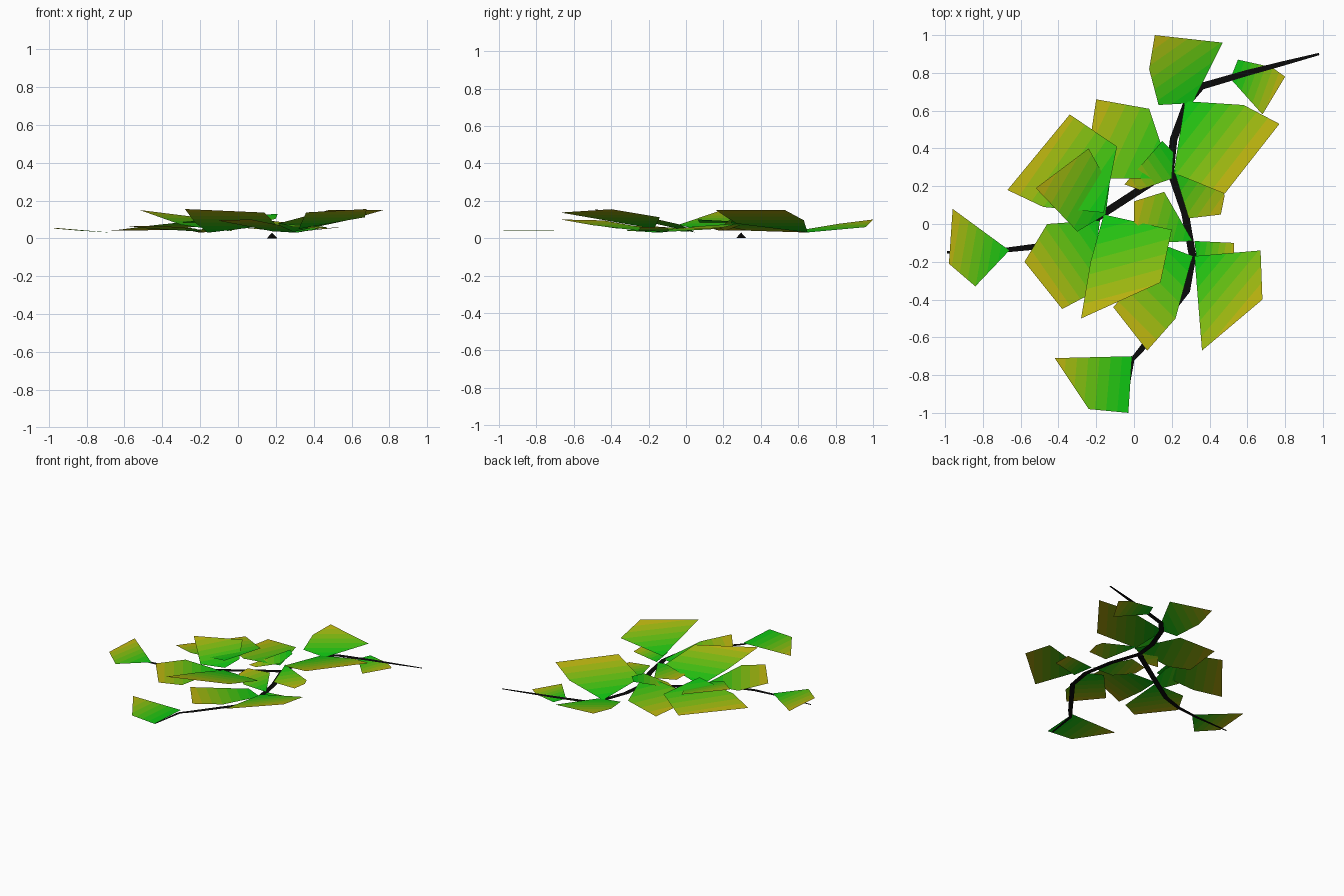
import bpy, bmesh
from math import cos, sin, radians
from mathutils import Vector

if "Cube" in bpy.data.objects:
    bpy.data.objects.remove(bpy.data.objects["Cube"])

BANDS = 7


def material(name, rgb):
    m = bpy.data.materials.new(name)
    m.diffuse_color = (*rgb, 1)
    m.use_nodes = True
    m.node_tree.nodes["Principled BSDF"].inputs["Base Color"].default_value = m.diffuse_color
    return m


# Leaf colours run from green at the stalk to yellow at the rim
green, yellow = Vector((0.005, 0.56, 0.006)), Vector((0.50, 0.46, 0.005))
leaf_mats = [material(f"leaf_tone_{i}", green.lerp(yellow, (i / (BANDS - 1)) ** 2)) for i in range(BANDS)]
bark = material("bark", (0.003, 0.003, 0.003))


def finish(name, bm, mats):
    me = bpy.data.meshes.new(name)
    bm.to_mesh(me)
    bm.free()
    for m in mats:
        me.materials.append(m)
    ob = bpy.data.objects.new(name, me)
    bpy.context.collection.objects.link(ob)
    return ob


def leaf(name, angle, z_base, z_tip, *outline):
    """Flat tilted leaf; angle is the direction from stalk to rim in plan."""
    d = Vector((cos(radians(angle)), sin(radians(angle)), 0))
    proj = [Vector((x, y, 0)).dot(d) for x, y in outline]
    lo, span = min(proj), max(proj) - min(proj)
    bm = bmesh.new()
    bm.faces.new([bm.verts.new((x, y, z_base + (z_tip - z_base) * (p - lo) / span))
                  for (x, y), p in zip(outline, proj)])
    for i in range(1, BANDS):
        bmesh.ops.bisect_plane(bm, geom=bm.verts[:] + bm.edges[:] + bm.faces[:],
                               plane_co=d * (lo + span * i / BANDS), plane_no=d)
    for f in bm.faces:
        t = (f.calc_center_median().dot(d) - lo) / span
        f.material_index = max(0, min(BANDS - 1, int(t * BANDS)))
        f.normal_update()
        if f.normal.z < 0:
            f.normal_flip()
    finish(name, bm, leaf_mats)


def branch(name, *path):
    """Flat ribbon that narrows at its end."""
    pts = [Vector((x, y, 0.025)) for x, y in path]
    bm = bmesh.new()
    last = None
    for i, p in enumerate(pts):
        t = (pts[min(i + 1, len(pts) - 1)] - pts[max(i - 1, 0)]).normalized()
        side = Vector((-t.y, t.x, 0)) * (0.02 - 0.014 * (i / (len(pts) - 1)) ** 3)
        pair = bm.verts.new(p + side), bm.verts.new(p - side)
        if last:
            bm.faces.new((last[0], last[1], pair[1], pair[0]))
        last = pair
    finish(name, bm, [bark])


# Branches, all from one joint
branch("upper_branch", (.19, .27), (.21, .45), (.28, .64), (.36, .73), (.60, .80), (.79, .85), (.98, .90))
branch("left_branch", (.20, .29), (.03, .18), (-.17, .05), (-.36, -.07), (-.52, -.12), (-.70, -.14), (-.99, -.15))
branch("lower_branch", (.19, .29), (.27, .06), (.31, -.17), (.28, -.35), (.05, -.65), (-.01, -.72), (-.05, -.97))

# Small stub under the joint
bm = bmesh.new()
bmesh.ops.create_cone(bm, cap_ends=True, segments=4, radius1=0.028, radius2=0, depth=0.03)
bmesh.ops.translate(bm, verts=bm.verts, vec=(0.18, 0.295, 0.015))
finish("joint_stub", bm, [bark])

# Leaves along the upper branch
leaf("upper_leaf_end", 125, .03, .10, (.11, 1), (.47, .96), (.31, .64), (.13, .63), (.08, .82))
leaf("upper_leaf_small", -20, .023, .023, (.55, .87), (.73, .83), (.80, .78), (.68, .58), (.51, .77))
leaf("upper_leaf_large", -38, .03, .15, (.27, .65), (.58, .63), (.77, .53), (.48, .16), (.21, .27))
leaf("upper_leaf_back", 155, .09, .03, (-.20, .66), (.08, .61), (.15, .40), (.20, .24), (-.12, .24), (-.25, .33))
leaf("upper_leaf_inner", 215, .13, .04, (.15, .44), (.21, .38), (.20, .24), (.03, .18), (-.05, .21))
leaf("upper_leaf_low", -35, .08, .05, (.21, .29), (.46, .20), (.48, .15), (.46, .05), (.29, .03))

# Leaves along the left branch
leaf("left_leaf_back", 145, .10, .04, (-.34, .58), (-.09, .41), (-.16, .06), (-.48, .09), (-.67, .18))
leaf("left_leaf_raised", 150, .05, .15, (-.24, .40), (-.13, .20), (-.15, .05), (-.30, -.04), (-.52, .19))
leaf("left_leaf_large", -75, .03, .155, (-.16, .05), (.20, -.03), (.14, -.31), (-.28, -.50), (-.23, -.20))
leaf("left_leaf_front", 215, .035, .065, (-.18, .02), (-.46, .00), (-.58, -.20), (-.38, -.45), (-.23, -.37))
leaf("left_leaf_end", 170, .03, .055, (-.96, .08), (-.66, -.14), (-.84, -.33), (-.98, -.21))

# Leaves along the lower branch
leaf("lower_leaf_inner", 165, .035, .06, (0, .12), (.16, .17), (.31, -.09), (.12, -.10), (0, .01))
leaf("lower_leaf_right", -40, .05, .155, (.32, -.17), (.67, -.14), (.68, -.40), (.36, -.67))
leaf("lower_leaf_small", -10, .035, .06, (.32, -.09), (.53, -.10), (.53, -.24), (.34, -.26))
leaf("lower_leaf_middle", 225, .03, .10, (.18, -.12), (.31, -.17), (.22, -.50), (.07, -.67), (-.11, -.44))
leaf("lower_leaf_end", 175, .04, .045, (-.42, -.71), (-.01, -.70), (-.03, -1), (-.24, -.98))
